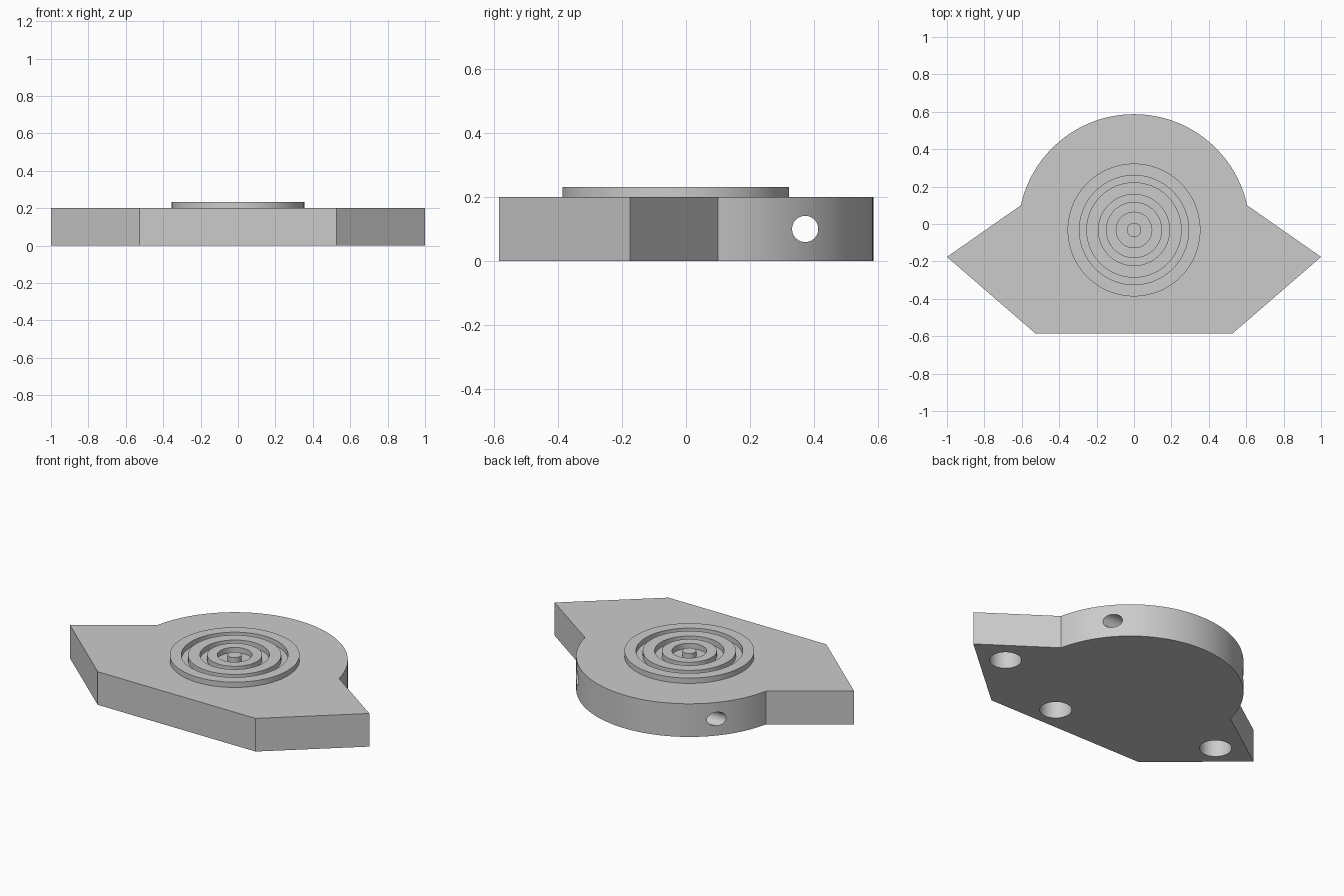
import bpy, bmesh, math
from mathutils import Matrix, Vector

if "Cube" in bpy.data.objects:
    bpy.data.objects.remove(bpy.data.objects["Cube"])

CY = -0.032          # shared centre of the rounded back and the rings
R = 0.619            # radius of the rounded back
H = 0.2              # plate thickness
TOP = 0.232          # top of the raised rings

grey = bpy.data.materials.new("plain grey")
grey.diffuse_color = (0.6, 0.6, 0.6, 1)
grey.use_nodes = True
grey.node_tree.nodes["Principled BSDF"].inputs["Base Color"].default_value = grey.diffuse_color


def finish(name, bm):
    bmesh.ops.recalc_face_normals(bm, faces=bm.faces)
    mesh = bpy.data.meshes.new(name)
    bm.to_mesh(mesh)
    bm.free()
    mesh.materials.append(grey)
    obj = bpy.data.objects.new(name, mesh)
    bpy.context.collection.objects.link(obj)
    return obj


def prism(name, outline, z0, z1):
    bm = bmesh.new()
    face = bm.faces.new([bm.verts.new((x, y, z0)) for x, y in outline])
    out = bmesh.ops.extrude_face_region(bm, geom=[face])
    verts = [g for g in out["geom"] if isinstance(g, bmesh.types.BMVert)]
    bmesh.ops.translate(bm, verts=verts, vec=(0, 0, z1 - z0))
    return finish(name, bm)


def cylinder(name, centre, radius, depth, axis="Z", segments=48):
    bm = bmesh.new()
    turn = Matrix.Rotation(math.pi / 2, 4, "Y") if axis == "X" else Matrix()
    bmesh.ops.create_cone(bm, cap_ends=True, segments=segments,
                          radius1=radius, radius2=radius, depth=depth,
                          matrix=Matrix.Translation(centre) @ turn)
    return finish(name, bm)


def ring(name, inner, outer, z0, z1, segments=96):
    # rectangular section spun around the ring axis
    bm = bmesh.new()
    loops = []
    for r, z in ((inner, z0), (outer, z0), (outer, z1), (inner, z1)):
        loops.append([bm.verts.new((r * math.cos(a), CY + r * math.sin(a), z))
                      for a in (math.tau * i / segments for i in range(segments))])
    for k in range(4):
        a, b = loops[k], loops[(k + 1) % 4]
        for i in range(segments):
            j = (i + 1) % segments
            bm.faces.new((a[i], a[j], b[j], b[i]))
    return finish(name, bm)


def combine(target, tool, operation):
    mod = target.modifiers.new(operation.lower(), "BOOLEAN")
    mod.operation, mod.solver, mod.object = operation, "EXACT", tool
    bpy.context.view_layer.objects.active = target
    bpy.ops.object.modifier_apply(modifier=mod.name)
    bpy.data.objects.remove(tool)


# plate: pointed side wings, flat front, rounded back
start = math.atan2(0.1 - CY, 0.605)
steps = 72
outline = [(-1, -0.176), (-0.527, -0.585), (0.527, -0.585), (1, -0.176)]
for i in range(steps + 1):
    a = start + (math.pi - 2 * start) * i / steps
    outline.append((R * math.cos(a), CY + R * math.sin(a)))
plate = prism("mounting_plate", outline, 0, H)

# concentric raised rings and centre post
for inner, outer in ((0.292, 0.355), (0.19, 0.255), (0.095, 0.15)):
    combine(plate, ring("raised_ring", inner, outer, H - 0.01, TOP), "UNION")
post_depth = TOP - H + 0.01
combine(plate, cylinder("centre_post", (0, CY, TOP - post_depth / 2), 0.038, post_depth), "UNION")

# blind holes in the underside
for x, y in ((0.75, -0.2), (0.19, -0.44), (-0.75, -0.2)):
    combine(plate, cylinder("underside_hole", (x, y, 0.05), 0.088, 0.2), "DIFFERENCE")

# cross hole through the rounded back
combine(plate, cylinder("cross_hole", (0, 0.373, 0.1), 0.041, 1.6, "X"), "DIFFERENCE")

bpy.ops.object.select_all(action="DESELECT")
plate.select_set(True)
bpy.context.view_layer.objects.active = plate
bpy.ops.object.shade_smooth_by_angle(angle=math.radians(30))
